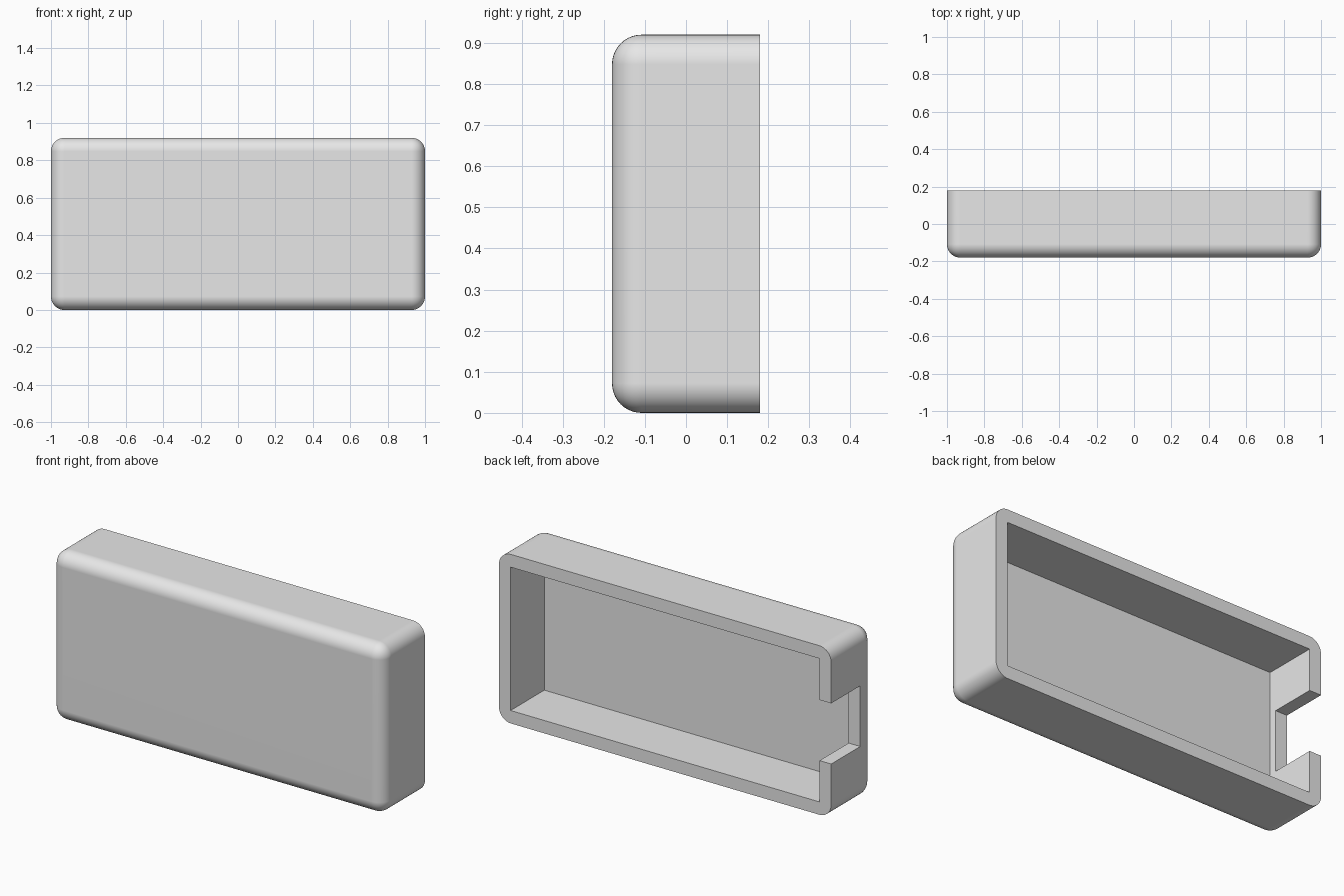
import bpy
import bmesh
from math import radians

if "Cube" in bpy.data.objects:
    bpy.data.objects.remove(bpy.data.objects["Cube"], do_unlink=True)

WIDTH, DEPTH, HEIGHT = 2.0, 0.36, 0.92
WALL, RADIUS = 0.07, 0.072
BACK = DEPTH / 2

grey = bpy.data.materials.new("light_grey")
grey.use_nodes = True
grey.diffuse_color = (0.8, 0.8, 0.8, 1)
grey.node_tree.nodes["Principled BSDF"].inputs["Base Color"].default_value = (0.8, 0.8, 0.8, 1)


def box(name, low, high, radius=0):
    """Box between two corners; a radius rounds every edge except the back rim."""
    bm = bmesh.new()
    bmesh.ops.create_cube(bm, size=1)
    for v in bm.verts:
        v.co = [h if c > 0 else l for c, l, h in zip(v.co, low, high)]
    if radius:
        edges = [e for e in bm.edges if any(v.co.y < high[1] - 0.001 for v in e.verts)]
        bmesh.ops.bevel(bm, geom=edges, offset=radius, segments=10,
                        profile=0.5, affect='EDGES', clamp_overlap=True)
    bmesh.ops.recalc_face_normals(bm, faces=bm.faces)
    mesh = bpy.data.meshes.new(name)
    bm.to_mesh(mesh)
    bm.free()
    mesh.materials.append(grey)
    obj = bpy.data.objects.new(name, mesh)
    bpy.context.collection.objects.link(obj)
    return obj


# Rounded outer shell, open towards the back
shell = box("case_shell", (-WIDTH / 2, -BACK, 0), (WIDTH / 2, BACK, HEIGHT), RADIUS)

# Square-cornered cavity, and the connector slot in the right-hand end wall
cavity = box("cavity_cutter", (-WIDTH / 2 + WALL, -BACK + WALL, WALL),
             (WIDTH / 2 - WALL, BACK + 0.1, HEIGHT - WALL))
slot = box("slot_cutter", (-WIDTH / 2 - 0.1, -0.07, HEIGHT / 2 - 0.165),
           (-WIDTH / 2 + WALL + 0.05, BACK + 0.1, HEIGHT / 2 + 0.165))

bpy.ops.object.select_all(action='DESELECT')
bpy.context.view_layer.objects.active = shell
shell.select_set(True)
for cutter in (cavity, slot):
    cutter.hide_render = True
    cut = shell.modifiers.new(cutter.name, 'BOOLEAN')
    cut.operation = 'DIFFERENCE'
    cut.solver = 'EXACT'
    cut.object = cutter
    bpy.ops.object.modifier_apply(modifier=cut.name)
    bpy.data.objects.remove(cutter, do_unlink=True)

# Smooth fillets with crisp rims and flat walls
bpy.ops.object.shade_smooth_by_angle(angle=radians(30))
weighted = shell.modifiers.new("flat_walls", 'WEIGHTED_NORMAL')
weighted.keep_sharp = True
